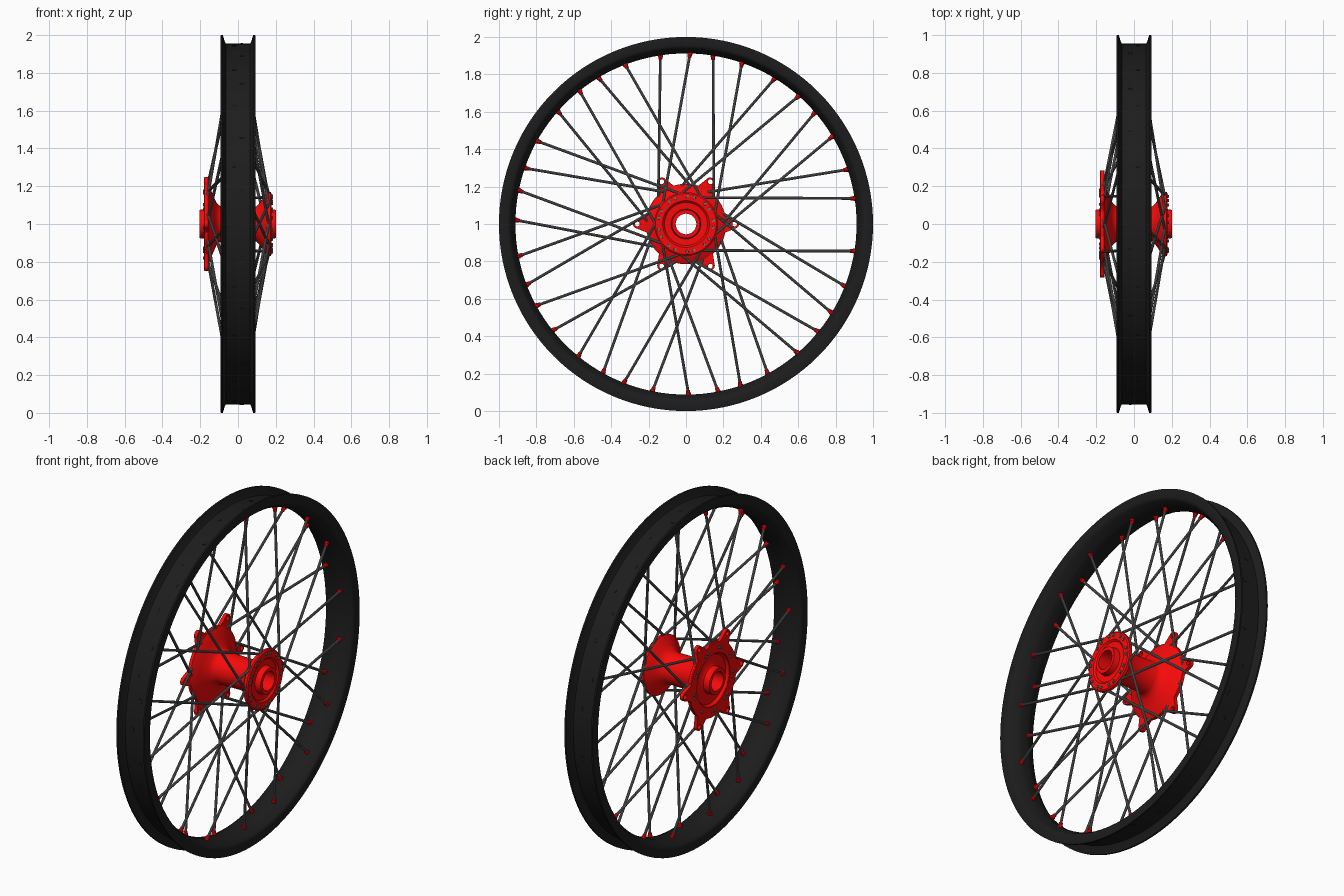
import bpy, bmesh
from math import cos, sin, pi, radians
from mathutils import Vector

if "Cube" in bpy.data.objects:
    bpy.data.objects.remove(bpy.data.objects["Cube"])


def material(name, rgb):
    m = bpy.data.materials.new(name)
    m.diffuse_color = (*rgb, 1)
    m.use_nodes = True
    m.node_tree.nodes["Principled BSDF"].inputs["Base Color"].default_value = m.diffuse_color
    return m


BLACK = material("black", (0.012, 0.012, 0.012))
RED = material("red", (0.95, 0.003, 0.003))
STEEL = material("steel", (0.16, 0.16, 0.16))


def polar(x, r, deg):
    a = radians(deg)
    return Vector((x, r * cos(a), 1 + r * sin(a)))


def finish(name, bm, mat, angle=35):
    bmesh.ops.recalc_face_normals(bm, faces=bm.faces)
    me = bpy.data.meshes.new(name)
    bm.to_mesh(me)
    bm.free()
    ob = bpy.data.objects.new(name, me)
    bpy.context.collection.objects.link(ob)
    me.materials.append(mat)
    bpy.ops.object.select_all(action='DESELECT')
    ob.select_set(True)
    bpy.context.view_layer.objects.active = ob
    bpy.ops.object.shade_smooth_by_angle(angle=radians(angle))
    return ob


def lathe(name, profile, mat, n):
    """Revolve a closed (x, radius) profile about the axle."""
    bm = bmesh.new()
    rings = [[bm.verts.new(polar(x, r, 360 * i / n)) for x, r in profile] for i in range(n)]
    for i in range(n):
        a, b = rings[i], rings[(i + 1) % n]
        for j in range(len(profile)):
            k = (j + 1) % len(profile)
            bm.faces.new((a[j], a[k], b[k], b[j]))
    return finish(name, bm, mat)


def rod(bm, p, q, r1, r2, n=10):
    d = q - p
    res = bmesh.ops.create_cone(bm, cap_ends=True, segments=n, radius1=r1, radius2=r2, depth=d.length)
    rot = d.to_track_quat('Z', 'Y')
    for v in res["verts"]:
        v.co = rot @ v.co + (p + q) / 2


# Rim: half profile mirrored; bead edges, inner well, tapered underside
half = [(.064, .955), (.07, .965), (.077, .99), (.081, 1), (.091, 1), (.0925, .995),
        (.0925, .955), (.089, .945), (.08, .937), (.06, .927), (.04, .916), (.025, .912)]
lathe("rim", half + [(-x, r) for x, r in reversed(half)], BLACK, 128)

# Hub body: barrel, two flared flanges and hollow axle ends
lathe("hub", [(-.205, .055), (-.205, .075), (-.168, .078), (-.16, .09), (-.16, .14),
              (-.176, .15), (-.178, .205), (-.172, .215), (-.16, .215), (-.15, .2),
              (-.135, .16), (-.115, .115), (-.1, .098), (-.08, .09), (.08, .088),
              (.1, .095), (.122, .12), (.14, .15), (.155, .17), (.172, .17),
              (.178, .163), (.178, .125), (.168, .115), (.166, .08), (.2, .075), (.2, .055)],
      RED, 64)

# Brake disc carrier: ring with six drilled lugs
cu = bpy.data.curves.new("brake_carrier", 'CURVE')
cu.dimensions = '2D'
cu.fill_mode = 'BOTH'
cu.extrude = .009
cu.bevel_depth = .002


def spline(points):
    s = cu.splines.new('POLY')
    s.points.add(len(points) - 1)
    for p, (x, y) in zip(s.points, points):
        p.co = (x, y, 0, 1)
    s.use_cyclic_u = True


def arc(cx, cy, r, a0, a1, n):
    return [(cx + r * cos(radians(a0 + (a1 - a0) * i / n)),
             cy + r * sin(radians(a0 + (a1 - a0) * i / n))) for i in range(n + 1)]


outline = []
for k in range(6):
    t = 60 * k
    cx, cy = .258 * cos(radians(t)), .258 * sin(radians(t))
    outline += arc(0, 0, .212, t - 38, t - 12, 5)
    outline += arc(cx, cy, .023, t - 80, t + 80, 10)
    outline += arc(0, 0, .212, t + 12, t + 21, 2)
spline(outline)
spline(arc(0, 0, .155, 0, 352, 44))
for k in range(6):
    t = radians(60 * k)
    spline(arc(.26 * cos(t), .26 * sin(t), .015, 0, 337.5, 15))
carrier = bpy.data.objects.new("brake_carrier", cu)
bpy.context.collection.objects.link(carrier)
carrier.location = (-.168, 0, 1)
carrier.rotation_euler = (pi / 2, 0, pi / 2)
cu.materials.append(RED)

# Spokes, nipples, heads and rim holes: groups of four repeated nine times
spokes, nipples, heads, dimples = (bmesh.new() for _ in range(4))
pattern = [(8.5, 1, 1), (18.5, -1, 1), (31, 1, -1), (41, -1, -1)]  # angle, side, lean
for k in range(9):
    for base, side, lean in pattern:
        ang = base + 40 * k
        if ang == 361:      # gap beside the valve
            continue
        hub_r, swing = (.18, 47) if side < 0 else (.148, 64)
        start = polar(side * .168, hub_r, ang + lean * swing)
        end = polar(side * .028, .925, ang)
        d = (end - start).normalized()
        rod(spokes, start, end, .0075, .0075)
        rod(nipples, end - d * .036, end - d * .02, .01, .012)
        rod(nipples, end - d * .02, end, .014, .014)
        out = Vector((side, 0, 0))
        rod(heads, start - out * .01, start + out * .016, .011, .008)
        rod(dimples, polar(side * .02, .945, ang), polar(side * .02, .957, ang), .012, .012)
finish("spokes", spokes, STEEL)
finish("spoke_nipples", nipples, RED)
finish("spoke_heads", heads, STEEL)
finish("rim_hole_caps", dimples, BLACK)
